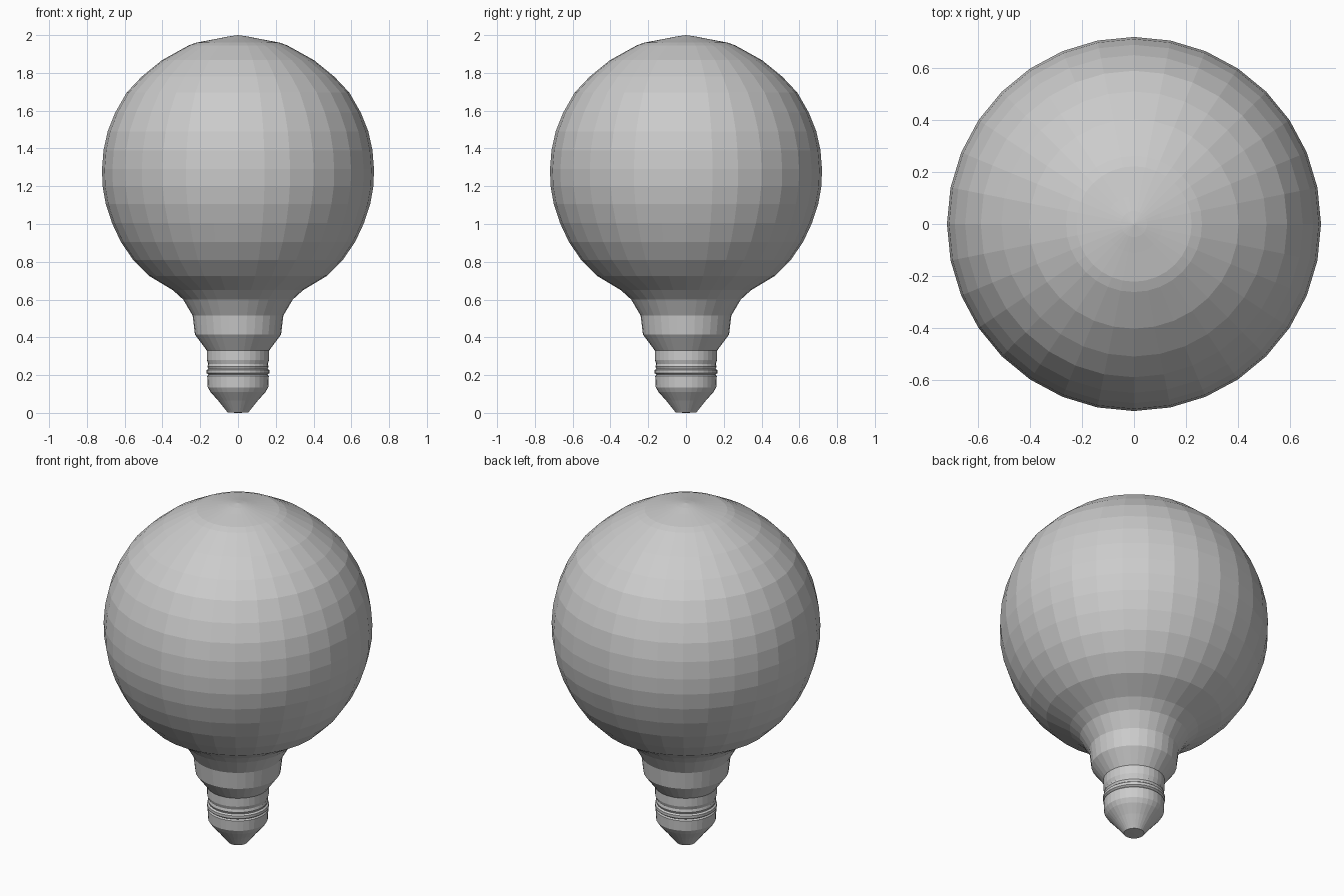
import bpy, bmesh, math

SIDES = 32


def lathe(name, profile):
    """Revolve (radius, z) points about z; a zero radius makes a pole."""
    bm = bmesh.new()
    rings = []
    for r, z in profile:
        if r == 0:
            rings.append([bm.verts.new((0, 0, z))] * SIDES)
        else:
            rings.append([bm.verts.new((r * math.cos(2 * math.pi * i / SIDES),
                                        r * math.sin(2 * math.pi * i / SIDES), z))
                          for i in range(SIDES)])
    for a, b in zip(rings, rings[1:]):
        for i in range(SIDES):
            j = (i + 1) % SIDES
            corners = list(dict.fromkeys((a[i], a[j], b[j], b[i])))
            bm.faces.new(corners)
    bmesh.ops.recalc_face_normals(bm, faces=bm.faces)
    mesh = bpy.data.meshes.new(name)
    bm.to_mesh(mesh)
    bm.free()
    obj = bpy.data.objects.new(name, mesh)
    bpy.context.collection.objects.link(obj)
    return obj


# Glass globe with flared neck and collar
lathe("glass_globe", [
    (0.155, 0.33), (0.165, 0.33), (0.228, 0.415), (0.24, 0.515), (0.29, 0.60),
    (0.345, 0.65), (0.47, 0.725), (0.555, 0.81), (0.62, 0.905),
    (0.667, 1.005), (0.70, 1.105), (0.717, 1.20), (0.72, 1.29),
    (0.712, 1.39), (0.69, 1.49), (0.65, 1.59), (0.59, 1.695),
    (0.51, 1.78), (0.403, 1.867), (0.262, 1.945), (0.222, 1.96),
    (0.11, 1.981), (0.05, 1.993), (0, 2.0)])

# Screw base with a ridge and tapered contact tip
lathe("screw_base", [
    (0, 0), (0.055, 0.002), (0.065, 0.015), (0.105, 0.065), (0.145, 0.11),
    (0.16, 0.135), (0.163, 0.195), (0.156, 0.202), (0.166, 0.21),
    (0.166, 0.226), (0.157, 0.233), (0.162, 0.245), (0.158, 0.26),
    (0.165, 0.28), (0.165, 0.33), (0, 0.33)])
